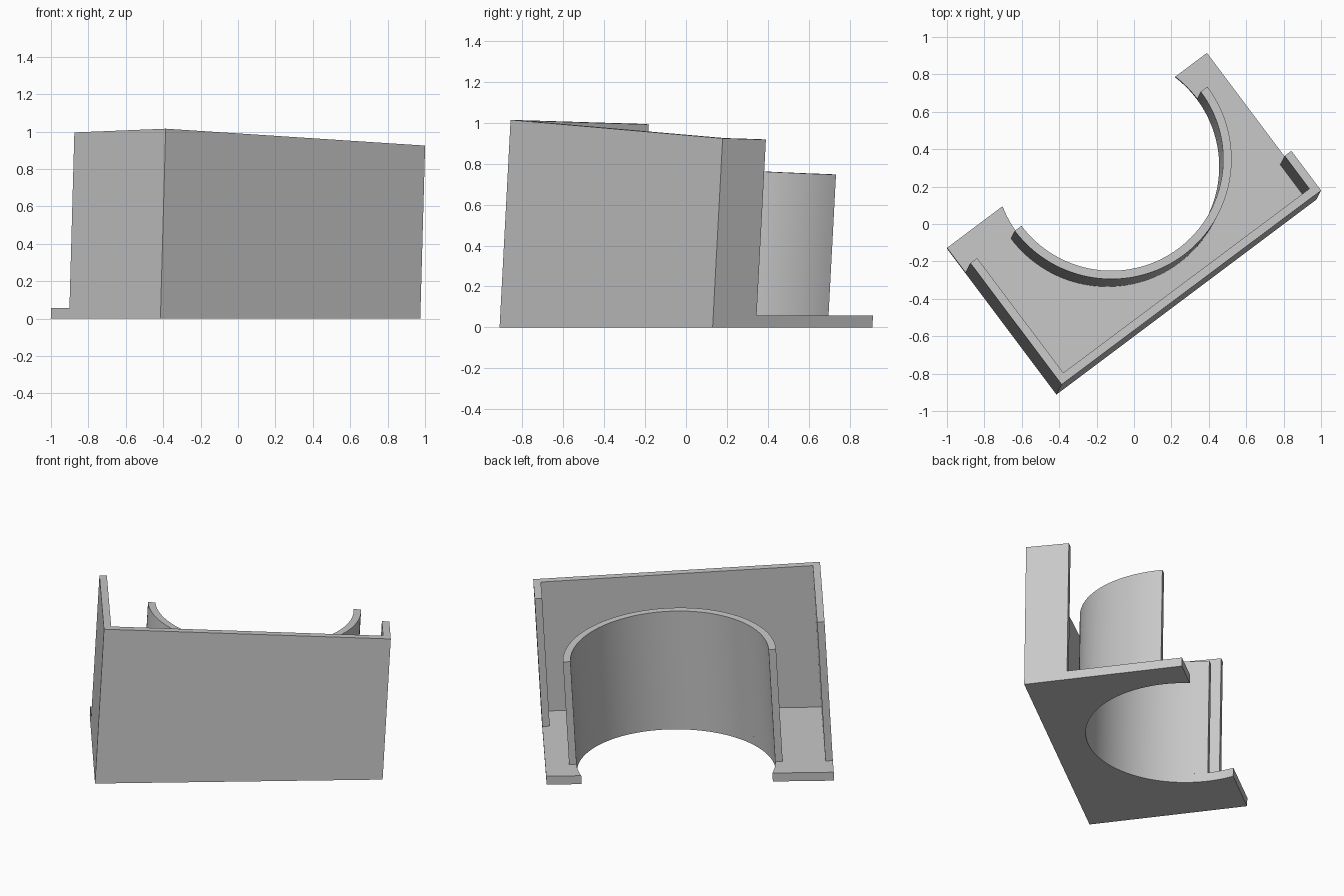
import bpy, bmesh, math

if "Cube" in bpy.data.objects:
    bpy.data.objects.remove(bpy.data.objects["Cube"])

# Layout in local plan axes: u runs along the front wall, v runs toward the open back
ORIGIN = (-0.415, -0.912)
U, V = (0.8, 0.6), (-0.6, 0.8)
LEAN = (0.028, 0.053)           # sideways drift of the uprights per unit height
SLOPE = (0.052, 0.0245)         # fall of the top planes along u and v
LENGTH, DEPTH = 1.737, 0.977
THICK, PLATE = 0.045, 0.057
CENTRE, RADIUS, CUT = 0.948, 0.60, 0.813

grey = bpy.data.materials.new("plain grey")
grey.diffuse_color = (0.58, 0.58, 0.58, 1)
grey.use_nodes = True
grey.node_tree.nodes["Principled BSDF"].inputs["Base Color"].default_value = grey.diffuse_color


def place(u, v, z):
    """Local plan position to world, with the lean applied."""
    return (ORIGIN[0] + U[0] * u + V[0] * v + LEAN[0] * z,
            ORIGIN[1] + U[1] * u + V[1] * v + LEAN[1] * z, z)


def prism(name, outline, bottom, top, sloped=True):
    """Leaning prism over a counter-clockwise outline, with a flat or sloped top."""
    bm = bmesh.new()
    low = [bm.verts.new(place(u, v, bottom)) for u, v in outline]
    high = [bm.verts.new(place(u, v, top - (SLOPE[0] * u + SLOPE[1] * v) * sloped))
            for u, v in outline]
    n = len(outline)
    bm.faces.new(low[::-1])
    bm.faces.new(high)
    for i in range(n):
        j = (i + 1) % n
        bm.faces.new((low[i], low[j], high[j], high[i]))
    bmesh.ops.recalc_face_normals(bm, faces=bm.faces)
    mesh = bpy.data.meshes.new(name)
    bm.to_mesh(mesh)
    bm.free()
    mesh.materials.append(grey)
    obj = bpy.data.objects.new(name, mesh)
    bpy.context.collection.objects.link(obj)
    bpy.ops.object.select_all(action='DESELECT')
    obj.select_set(True)
    bpy.context.view_layer.objects.active = obj
    bpy.ops.object.shade_smooth_by_angle(angle=math.radians(30))
    return obj


def arc(radius, start, end, steps=64):
    """Points on a circle around the holder centre."""
    return [(CENTRE + radius * math.cos(start + (end - start) * i / steps),
             CUT + radius * math.sin(start + (end - start) * i / steps))
            for i in range(steps + 1)]


# Base plate with a round bite open to the back
open_angle = math.asin((DEPTH - CUT) / RADIUS)
bite = arc(RADIUS, open_angle, -math.pi - open_angle, 80)
prism("base_plate", [(0, 0), (LENGTH, 0), (LENGTH, DEPTH)] + bite + [(0, DEPTH)],
      0, PLATE, sloped=False)

# Front wall with a long left return and a short right return
prism("outer_wall", [(0, 0), (LENGTH, 0), (LENGTH, 0.265), (LENGTH - THICK, 0.265),
                     (LENGTH - THICK, THICK), (THICK, THICK), (THICK, CUT), (0, CUT)],
      PLATE, 1.015)

# Half-round holder wall
prism("round_holder", arc(RADIUS + THICK, -math.pi, 0) + arc(RADIUS, 0, -math.pi),
      PLATE, 0.85)
